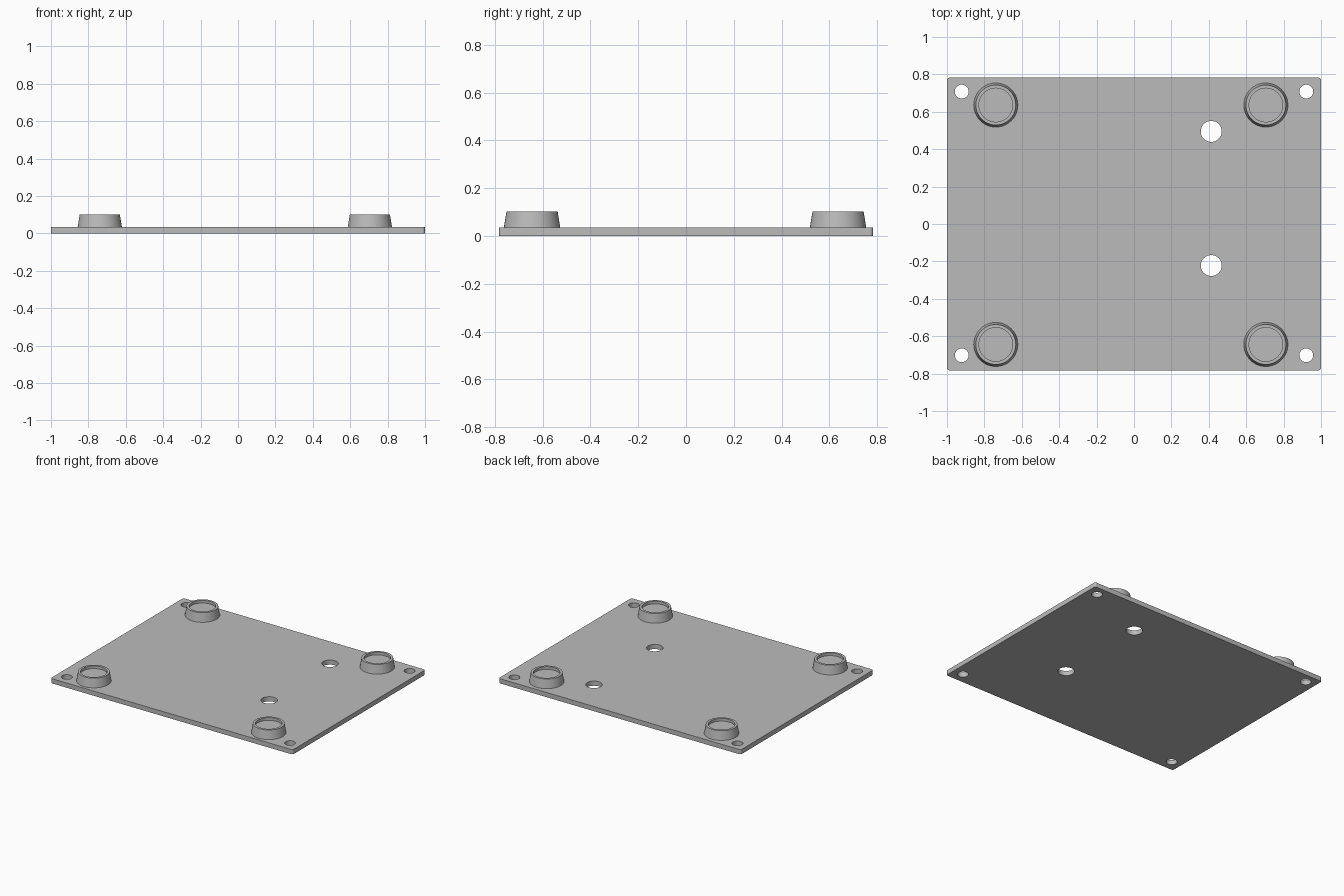
import bpy, bmesh
from math import cos, sin, pi, radians
from mathutils import Matrix

HALF_X, HALF_Y = 1.0, 0.783
THICK, TOP = 0.035, 0.102
SEGS = 48

cube = bpy.data.objects.get("Cube")
if cube:
    bpy.data.objects.remove(cube)

grey = bpy.data.materials.new("plain_grey")
grey.use_nodes = True
colour = (0.5, 0.5, 0.5, 1)
grey.diffuse_color = colour
grey.node_tree.nodes["Principled BSDF"].inputs["Base Color"].default_value = colour


def arc(cx, cy, r, start, end, n):
    step = (end - start) / n
    return [(cx + r * cos(start + i * step), cy + r * sin(start + i * step)) for i in range(n + 1)]


def select_only(obj):
    bpy.ops.object.select_all(action="DESELECT")
    obj.select_set(True)
    bpy.context.view_layer.objects.active = obj


def finish(obj):
    """Weld, orient and shade a mesh part."""
    bm = bmesh.new()
    bm.from_mesh(obj.data)
    bmesh.ops.remove_doubles(bm, verts=bm.verts, dist=1e-5)
    bmesh.ops.recalc_face_normals(bm, faces=bm.faces)
    bm.to_mesh(obj.data)
    bm.free()
    obj.data.materials.clear()
    obj.data.materials.append(grey)
    select_only(obj)
    bpy.ops.object.shade_smooth_by_angle(angle=radians(30))


# Base plate: rounded outline with round through holes, extruded
def build_plate():
    r = 0.015
    outline = []
    for i, (sx, sy) in enumerate([(1, 1), (-1, 1), (-1, -1), (1, -1)]):
        outline += arc(sx * (HALF_X - r), sy * (HALF_Y - r), r, i * pi / 2, (i + 1) * pi / 2, 6)
    holes = [(x, y, 0.037) for x in (-0.921, 0.921) for y in (-0.702, 0.708)]
    holes += [(0.413, y, 0.056) for y in (-0.222, 0.495)]
    loops = [outline] + [arc(x, y, rad, 0, 2 * pi, SEGS)[:-1] for x, y, rad in holes]

    curve = bpy.data.curves.new("base_plate", "CURVE")
    curve.dimensions = "2D"
    curve.fill_mode = "BOTH"
    curve.extrude = THICK / 2
    for pts in loops:
        spline = curve.splines.new("POLY")
        spline.points.add(len(pts) - 1)
        for p, (x, y) in zip(spline.points, pts):
            p.co = (x, y, 0, 1)
        spline.use_cyclic_u = True
    obj = bpy.data.objects.new("base_plate", curve)
    bpy.context.collection.objects.link(obj)
    select_only(obj)
    bpy.ops.object.convert(target="MESH")
    obj = bpy.context.object
    obj.data.transform(Matrix.Translation((0, 0, THICK / 2)))
    finish(obj)


# Tapered foot with a shallow round recess in its top
def build_foot(name, x, y):
    profile = [(0.118, THICK), (0.107, TOP), (0.09, TOP), (0.09, TOP - 0.02), (0, TOP - 0.02)]
    bm = bmesh.new()
    verts = [bm.verts.new((r, 0, z)) for r, z in profile]
    edges = [bm.edges.new(pair) for pair in zip(verts, verts[1:])]
    bmesh.ops.spin(bm, geom=verts + edges, cent=(0, 0, 0), axis=(0, 0, 1),
                   angle=2 * pi, steps=SEGS, use_merge=True)
    mesh = bpy.data.meshes.new(name)
    bm.to_mesh(mesh)
    bm.free()
    obj = bpy.data.objects.new(name, mesh)
    obj.location = (x, y, 0)
    bpy.context.collection.objects.link(obj)
    finish(obj)


build_plate()
for side, x in (("right", -0.739), ("left", 0.705)):
    for end, y in (("front", -0.644), ("back", 0.636)):
        build_foot(f"{end}_{side}_foot", x, y)
